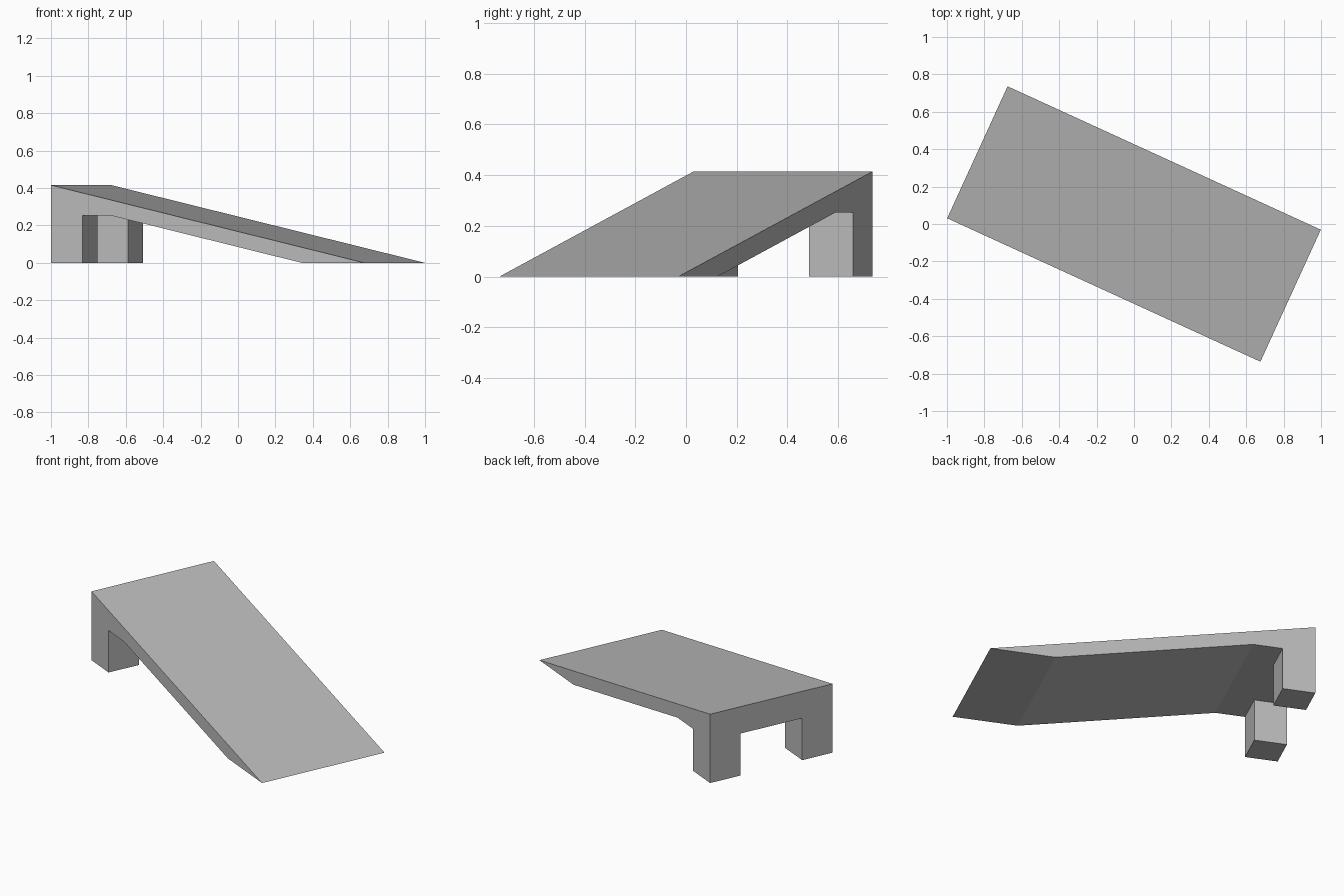
import bpy, bmesh, math
from mathutils import Matrix

cube = bpy.data.objects.get("Cube")
if cube:
    bpy.data.objects.remove(cube, do_unlink=True)

# Plain grey material
grey = bpy.data.materials.new("plain_grey")
grey.use_nodes = True
colour = (0.5, 0.5, 0.5, 1)
grey.diffuse_color = colour
grey.node_tree.nodes["Principled BSDF"].inputs["Base Color"].default_value = colour

BACK, TIP = -0.921, 0.921        # along the ramp
LEG_FRONT, KNEE, TOE = -0.736, -0.569, 0.552
TOP, UNDER = 0.415, 0.253
HALF, INNER = 0.388, 0.196       # across the ramp

# Side outlines: one of the deck alone, one of a single leg
under_back, under_leg = (BACK, UNDER), (LEG_FRONT, UNDER)
feet = [(BACK, 0), (LEG_FRONT, 0)]
rest = [(KNEE, UNDER), (TOE, 0), (TIP, 0), (BACK, TOP)]
deck_outline = [under_back, under_leg] + rest
full_outline = [under_back] + feet + [under_leg] + rest
leg_outline = [under_back] + feet + [under_leg]

bm = bmesh.new()


def face(points):
    bm.faces.new([bm.verts.new(p) for p in points])


def side_wall(outline, y):
    face([(x, y, z) for x, z in outline])


def strip(outline, y0, y1):
    for (xa, za), (xb, zb) in zip(outline, outline[1:] + outline[:1]):
        face([(xa, y0, za), (xb, y0, zb), (xb, y1, zb), (xa, y1, za)])


# Leg-bearing sides, open middle, and walls facing the opening
for s in (-1, 1):
    strip(full_outline, s * INNER, s * HALF)
    side_wall(full_outline, s * HALF)
    side_wall(leg_outline, s * INNER)
strip(deck_outline, -INNER, INNER)

# Weld into one solid with clean flat faces
bmesh.ops.remove_doubles(bm, verts=bm.verts[:], dist=0.0005)
bmesh.ops.recalc_face_normals(bm, faces=bm.faces[:])
bmesh.ops.dissolve_limit(bm, angle_limit=math.radians(1),
                         verts=bm.verts[:], edges=bm.edges[:])
bmesh.ops.recalc_face_normals(bm, faces=bm.faces[:])

# Turn the ramp to its diagonal heading
bm.transform(Matrix.Rotation(math.radians(-24.6), 4, "Z"))

mesh = bpy.data.meshes.new("ramp_with_legs")
bm.to_mesh(mesh)
bm.free()
mesh.materials.append(grey)
ramp = bpy.data.objects.new("ramp_with_legs", mesh)
bpy.context.collection.objects.link(ramp)
